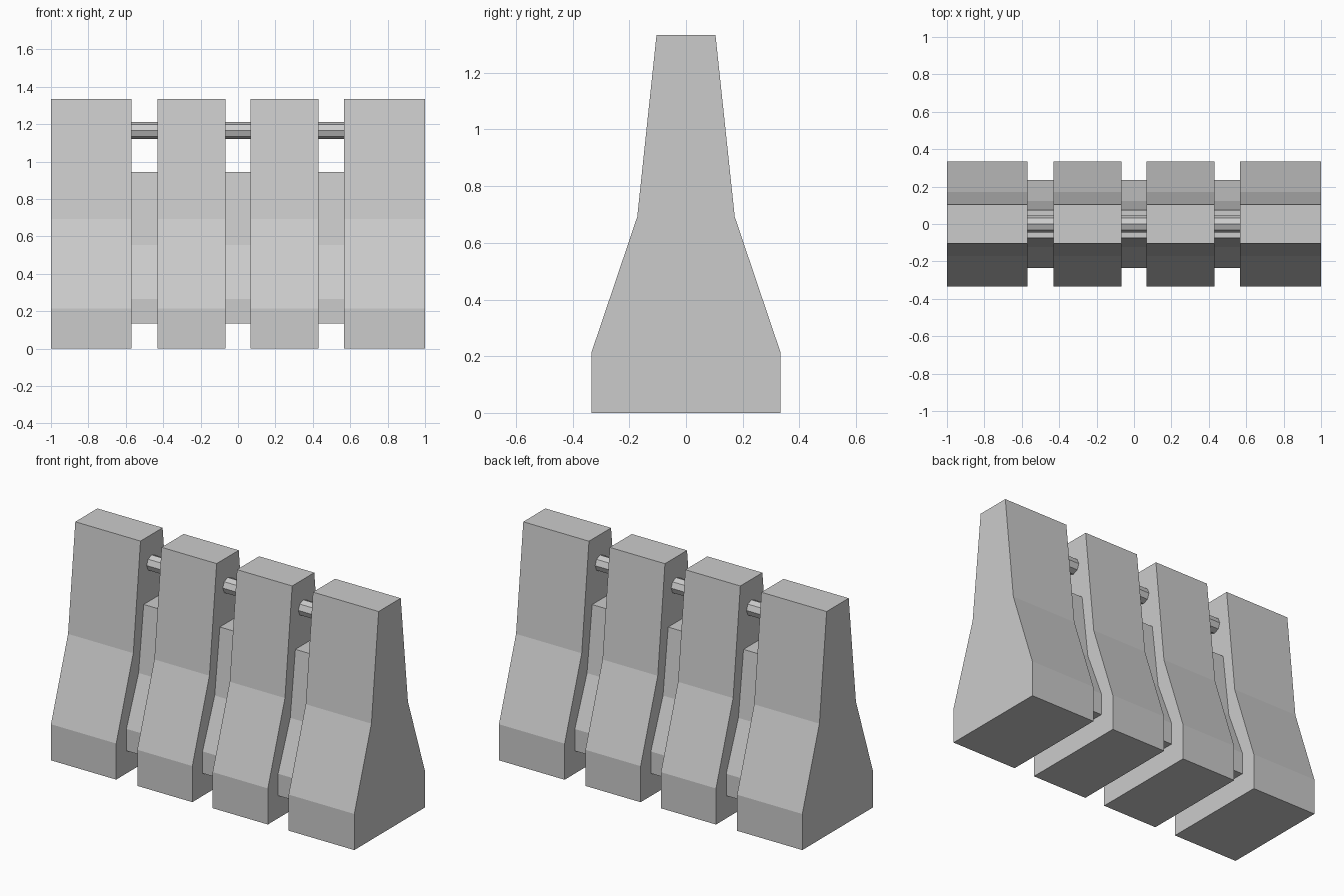
import bpy
import bmesh
from math import pi

if "Cube" in bpy.data.objects:
    bpy.data.objects.remove(bpy.data.objects["Cube"])


def extrude_profile(name, half, x0, x1):
    """Mirror a half profile of (y, z) points and extrude it along x."""
    outline = half + [(-y, z) for y, z in reversed(half)]
    bm = bmesh.new()
    face = bm.faces.new([bm.verts.new((x0, y, z)) for y, z in outline])
    geom = bmesh.ops.extrude_face_region(bm, geom=[face])["geom"]
    moved = [v for v in geom if isinstance(v, bmesh.types.BMVert)]
    bmesh.ops.translate(bm, verts=moved, vec=(x1 - x0, 0, 0))
    bmesh.ops.recalc_face_normals(bm, faces=bm.faces)
    mesh = bpy.data.meshes.new(name)
    bm.to_mesh(mesh)
    bm.free()
    obj = bpy.data.objects.new(name, mesh)
    bpy.context.collection.objects.link(obj)
    return obj


# Barrier blocks with a tapered profile
block = [(0.333, 0), (0.333, 0.215), (0.172, 0.692), (0.104, 1.334)]
spans = [(-1, -0.57), (-0.431, -0.068), (0.066, 0.43), (0.567, 1)]
for i, (x0, x1) in enumerate(spans):
    extrude_profile(f"barrier_block_{i + 1}", block, x0, x1)

# Smaller connecting webs and octagonal rods in the gaps
web = [(y * 0.71, 0.135 + z * 0.607) for y, z in block]
for i in range(3):
    x0, x1 = spans[i][1], spans[i + 1][0]
    extrude_profile(f"connecting_web_{i + 1}", web, x0, x1)
    bpy.ops.mesh.primitive_cylinder_add(
        vertices=8, radius=0.046, depth=x1 - x0,
        location=((x0 + x1) / 2, 0, 1.166), rotation=(0, pi / 2, 0))
    bpy.context.object.name = f"connecting_rod_{i + 1}"
